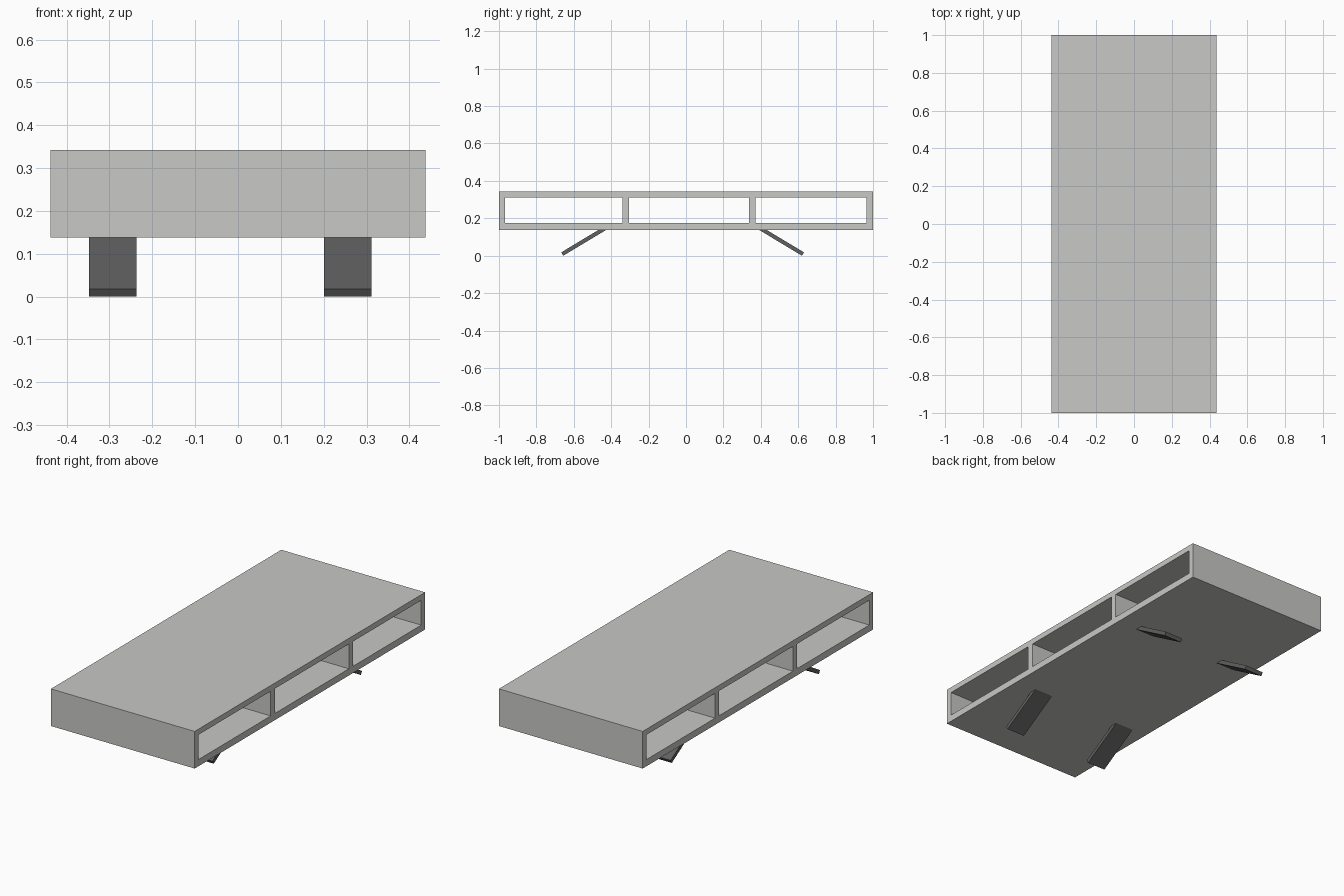
import bpy, bmesh, math
from mathutils import Vector

if "Cube" in bpy.data.objects:
    bpy.data.objects.remove(bpy.data.objects["Cube"])


def material(name, rgb):
    m = bpy.data.materials.new(name)
    m.diffuse_color = (*rgb, 1)
    m.use_nodes = True
    m.node_tree.nodes["Principled BSDF"].inputs["Base Color"].default_value = m.diffuse_color
    return m


body_grey = material("light grey", (0.58, 0.58, 0.565))
leg_grey = material("dark grey", (0.12, 0.12, 0.12))


def finish(bm, name, mat):
    bmesh.ops.recalc_face_normals(bm, faces=bm.faces)
    me = bpy.data.meshes.new(name)
    bm.to_mesh(me)
    bm.free()
    me.materials.append(mat)
    ob = bpy.data.objects.new(name, me)
    bpy.context.collection.objects.link(ob)
    return ob


def extrude_x(bm, faces, width):
    # push a flat yz profile along x
    ext = bmesh.ops.extrude_face_region(bm, geom=faces, use_keep_orig=True)
    verts = [v for v in ext["geom"] if isinstance(v, bmesh.types.BMVert)]
    bmesh.ops.translate(bm, verts=verts, vec=(width, 0, 0))


# Shelf body: a framed profile with three open bays running through its width
ys = [-1, -0.967, -0.34, -0.304, 0.338, 0.372, 0.966, 1]
zs = [0.138, 0.175, 0.311, 0.342]
bm = bmesh.new()
grid = [[bm.verts.new((-0.437, y, z)) for z in zs] for y in ys]
cells = []
for i in range(len(ys) - 1):
    for j in range(len(zs) - 1):
        if j == 1 and i % 2 == 1:
            continue  # open bay
        cells.append(bm.faces.new((grid[i][j], grid[i + 1][j],
                                   grid[i + 1][j + 1], grid[i][j + 1])))
extrude_x(bm, cells, 0.874)
bmesh.ops.dissolve_limit(bm, angle_limit=0.01, verts=bm.verts, edges=bm.edges)
finish(bm, "shelf_body", body_grey)


# Splayed legs: flat slats tilted outward, top ends sunk into the bottom board
def leg(name, x0, x1, foot_y, side):
    a = math.radians(31)
    along = Vector((0, -side * math.cos(a), math.sin(a)))
    across = Vector((0, side * math.sin(a), math.cos(a))) * 0.021
    foot = Vector((x0, foot_y, 0))
    length = 0.272
    bm = bmesh.new()
    pts = [foot, foot + along * length, foot + along * length + across, foot + across]
    face = bm.faces.new([bm.verts.new(p) for p in pts])
    extrude_x(bm, [face], x1 - x0)
    finish(bm, name, leg_grey)


for label, x0, x1 in (("left", -0.348, -0.237), ("right", 0.201, 0.312)):
    leg("front_leg_" + label, x0, x1, -0.656, -1)
    leg("back_leg_" + label, x0, x1, 0.62, 1)
